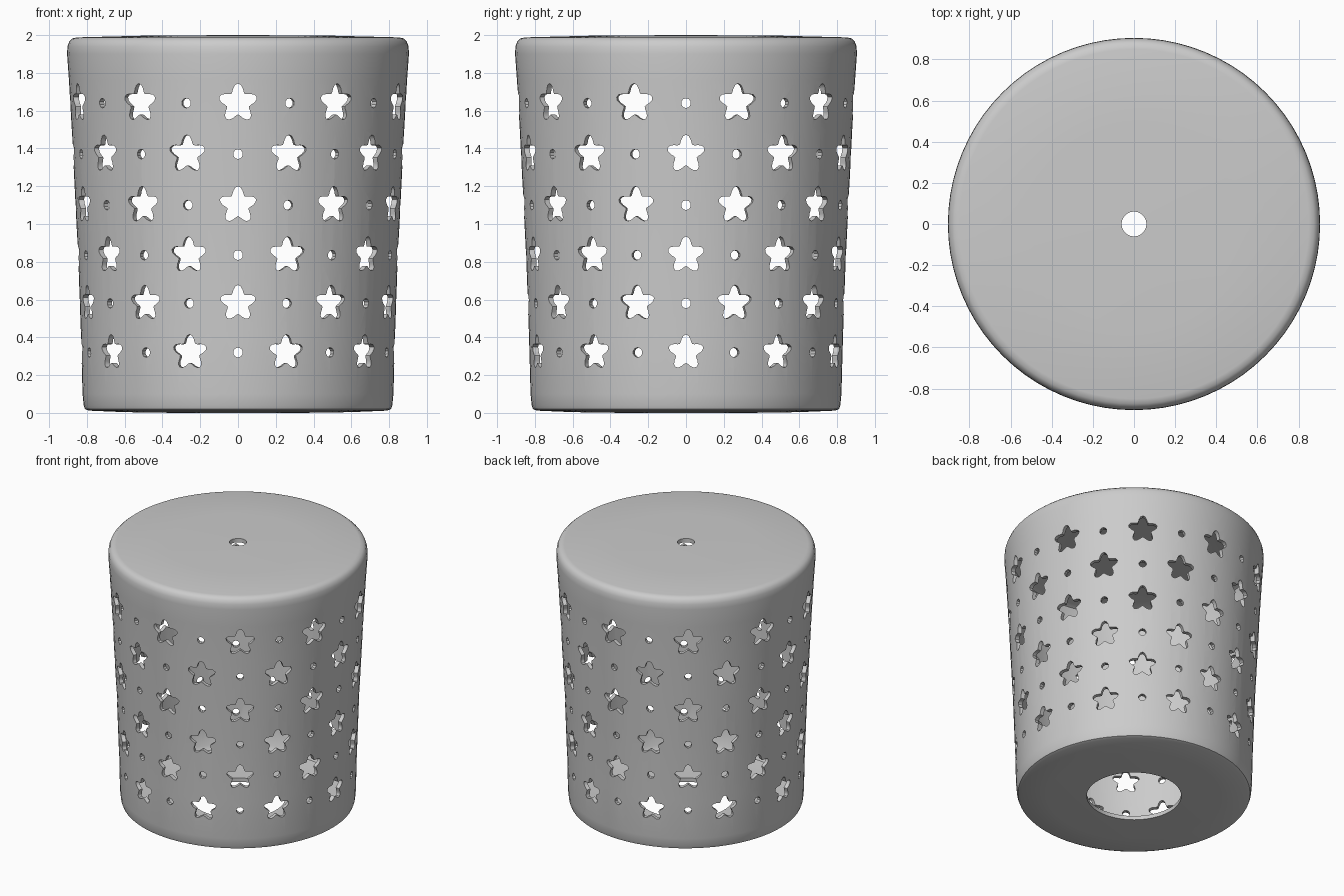
import bpy, bmesh
from math import sin, cos, pi, tau, radians
from mathutils import Matrix, Vector

if "Cube" in bpy.data.objects:
    bpy.data.objects.remove(bpy.data.objects["Cube"])

WALL = 0.03
ROWS = [1.64, 1.37, 1.10, 0.835, 0.58, 0.32]

# One plain grey
grey = bpy.data.materials.new("plain grey")
grey.use_nodes = True
colour = (0.6, 0.6, 0.6, 1)
grey.diffuse_color = colour
grey.node_tree.nodes["Principled BSDF"].inputs["Base Color"].default_value = colour


def make_object(name, bm):
    bmesh.ops.recalc_face_normals(bm, faces=bm.faces)
    mesh = bpy.data.meshes.new(name)
    bm.to_mesh(mesh)
    bm.free()
    mesh.materials.append(grey)
    obj = bpy.data.objects.new(name, mesh)
    bpy.context.collection.objects.link(obj)
    return obj


# Shell: closed wall profile (radius, height) turned round the z axis
outer = [(0.06, 2.0), (0.5, 1.997), (0.85, 1.988), (0.875, 1.983), (0.893, 1.967),
         (0.903, 1.94), (0.905, 1.9), (0.895, 1.76), (0.88, 1.5), (0.865, 1.2),
         (0.845, 0.8), (0.831, 0.4), (0.823, 0.1), (0.817, 0.04), (0.81, 0.02),
         (0.79, 0.012), (0.6, 0.004), (0.33, 0.0)]
inner = [(0.33, WALL), (0.6, WALL), (0.77, 0.05), (0.79, 0.08), (0.801, 0.4),
         (0.815, 0.8), (0.835, 1.2), (0.85, 1.5), (0.865, 1.76), (0.873, 1.9),
         (0.86, 1.945), (0.83, 1.96), (0.5, 1.968), (0.06, 1.97)]
bm = bmesh.new()
verts = [bm.verts.new((r, 0, z)) for r, z in outer + inner]
edges = [bm.edges.new((a, b)) for a, b in zip(verts, verts[1:] + verts[:1])]
bmesh.ops.spin(bm, geom=verts + edges, cent=(0, 0, 0), axis=(0, 0, 1),
               angle=tau, steps=80, use_merge=True)
bmesh.ops.remove_doubles(bm, verts=bm.verts, dist=1e-5)
shell = make_object("pierced_shell", bm)


def star(size):
    """Rounded five-pointed outline, one tip up."""
    points = []
    for i in range(40):
        a = tau * i / 40
        r = size * (0.79 + 0.21 * cos(5 * a))
        points.append((r * sin(a), r * cos(a)))
    return points


def dot(size):
    return [(size * sin(tau * i / 10), size * cos(tau * i / 10)) for i in range(10)]


def add_prism(bm, outline, angle, z):
    """Radial prism through the wall; angle is measured from the front."""
    place = Matrix.Translation((0, 0, z)) @ Matrix.Rotation(angle, 4, "Z")
    rings = [[bm.verts.new(place @ Vector((x, y, h))) for x, h in outline]
             for y in (-0.7, -1.0)]
    bm.faces.new(rings[0])
    bm.faces.new(rings[1][::-1])
    n = len(outline)
    for i in range(n):
        j = (i + 1) % n
        bm.faces.new((rings[0][j], rings[0][i], rings[1][i], rings[1][j]))


# Staggered rows: stars and dots take turns every 18 degrees
bm = bmesh.new()
for row, z in enumerate(ROWS):
    star_size = 0.093 + 0.011 * z / 1.64
    for k in range(20):
        outline = star(star_size) if (k + row) % 2 == 0 else dot(0.026)
        add_prism(bm, outline, radians(18 * k), z)
cutter = make_object("hole_cutter", bm)
cutter.hide_render = True

# Cut the holes and keep only the finished shell
cut = shell.modifiers.new("holes", "BOOLEAN")
cut.operation = "DIFFERENCE"
cut.solver = "EXACT"
cut.object = cutter
bpy.ops.object.select_all(action="DESELECT")
bpy.context.view_layer.objects.active = shell
shell.select_set(True)
bpy.ops.object.modifier_apply(modifier=cut.name)
bpy.data.objects.remove(cutter)
bpy.ops.object.shade_smooth_by_angle(angle=radians(35))
